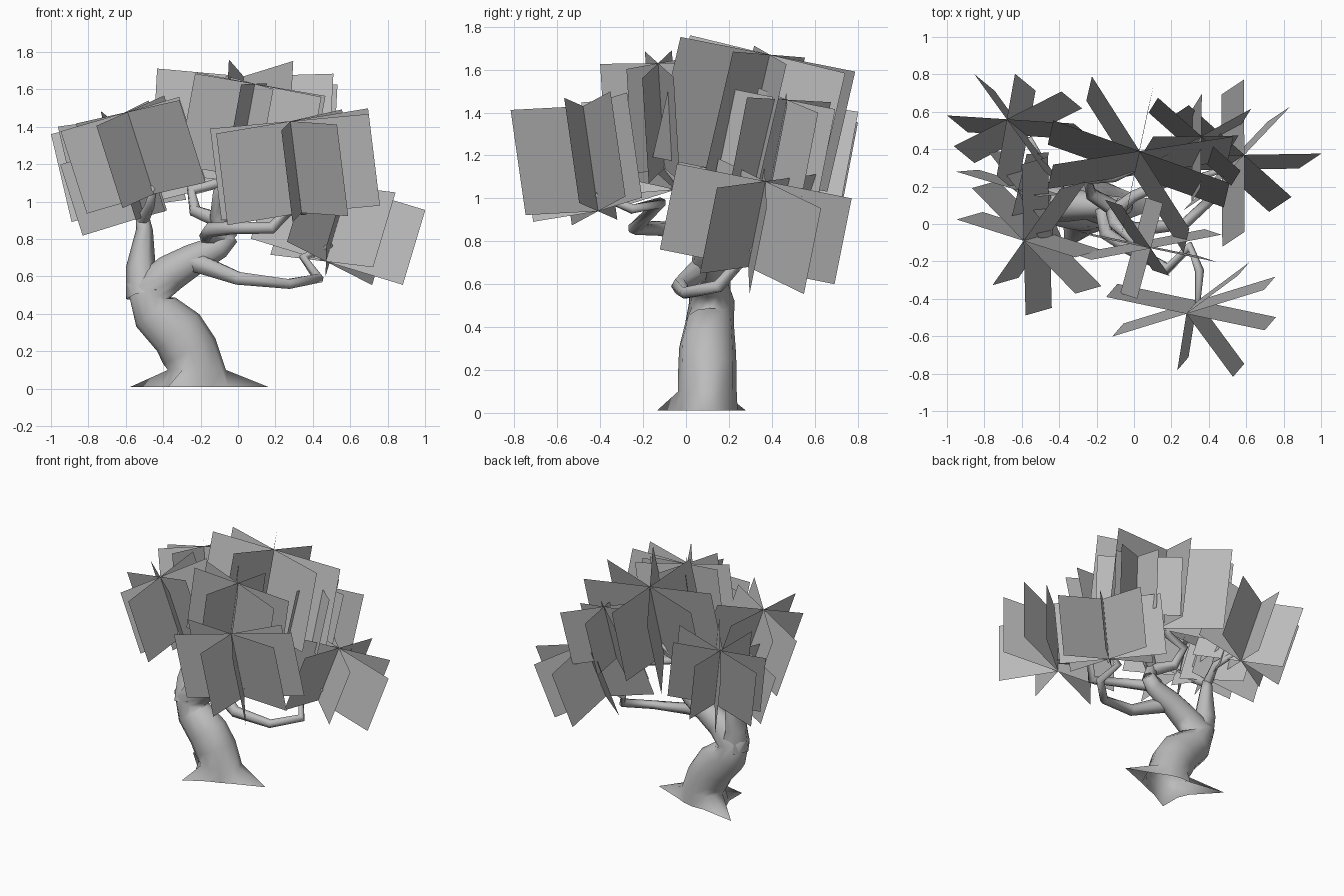
import bpy, bmesh, math
from mathutils import Vector

if "Cube" in bpy.data.objects:
    bpy.data.objects.remove(bpy.data.objects["Cube"], do_unlink=True)

grey = bpy.data.materials.new("plain grey")
grey.use_nodes = True
grey.diffuse_color = (0.5, 0.5, 0.5, 1)
grey.node_tree.nodes["Principled BSDF"].inputs["Base Color"].default_value = (0.5, 0.5, 0.5, 1)


def make_object(name, bm, smooth=False):
    mesh = bpy.data.meshes.new(name)
    bm.to_mesh(mesh)
    bm.free()
    mesh.materials.append(grey)
    for p in mesh.polygons:
        p.use_smooth = smooth
    ob = bpy.data.objects.new(name, mesh)
    bpy.context.scene.collection.objects.link(ob)


def tube(name, points, sides=6, roots=None, depth=1):
    """Sweep a ring along (x, y, z, radius) points; roots adds a star-shaped foot."""
    bm = bmesh.new()
    centres = [Vector(p[:3]) for p in points]
    side, last_dir, rings = Vector((1, 0, 0)), Vector((0, 0, 1)), []
    for i, (c, p) in enumerate(zip(centres, points)):
        a, b = centres[max(i - 1, 0)], centres[min(i + 1, len(points) - 1)]
        d = (b - a).normalized()
        if roots and i < 2:
            d = Vector((0, 0, 1))
        side = last_dir.rotation_difference(d) @ side
        last_dir = d
        other = d.cross(side) * depth
        ring = []
        for k in range(sides):
            t = math.tau * k / sides
            r = roots[k] if roots and i == 0 else p[3]
            ring.append(bm.verts.new(c + r * (math.cos(t) * side + math.sin(t) * other)))
        rings.append(ring)
    for low, high in zip(rings, rings[1:]):
        for k in range(sides):
            n = (k + 1) % sides
            bm.faces.new((low[k], low[n], high[n], high[k]))
    bm.faces.new(rings[-1])
    make_object(name, bm, True)


def foliage(name, top, bottom, cards):
    """Cards on a leaning axis: (heading in degrees, reach ahead, reach behind in hundredths)."""
    bm = bmesh.new()
    top, bottom = Vector(top), Vector(bottom)
    axis = (top - bottom).normalized()
    for heading, ahead, behind in cards:
        t = math.radians(heading)
        out = Vector((math.cos(t), math.sin(t), 0))
        out = (out - axis * out.dot(axis)).normalized() / 100
        corners = (top - out * behind, bottom - out * behind,
                   bottom + out * ahead, top + out * ahead)
        bm.faces.new([bm.verts.new(c) for c in corners])
    make_object(name, bm)


# Trunk with spreading roots, and its side shoot
tube("trunk", [(-.22, .1, .01, .2), (-.22, .1, .1, .155), (-.26, .1, .2, .155),
               (-.32, .1, .3, .15), (-.44, .11, .41, .13), (-.485, .12, .52, .12),
               (-.36, .1, .62, .1), (-.24, .1, .69, .085), (-.1, .09, .76, .065),
               (-.04, .1, .82, .05)],
     12, (.38, .19, .16, .16, .18, .41, .19, .18, .31, .17, .16, .19), .88)
tube("left_shoot", [(-.49, .11, .5, .11), (-.52, .14, .65, .08),
                    (-.5, .18, .85, .045), (-.51, .18, .92, .035)])

# Branches reaching each foliage cluster
tube("lower_right_branch", [(-.24, .08, .68, .06), (0, -.03, .59, .04), (.27, 0, .56, .03),
                            (.43, .15, .59, .03), (.35, .25, .7, .025), (.5, .3, .77, .015)])
tube("front_branch", [(-.05, .1, .8, .05), (-.17, .05, .82, .045), (-.15, -.05, .85, .04),
                      (-.03, -.13, .86, .035),
                      (.18, -.24, .86, .032), (.3, -.12, .98, .028), (.35, -.25, .95, .025),
                      (.34, -.42, 1.02, .015)])
tube("front_left_branch", [(-.51, .18, .9, .035), (-.47, .05, .98, .028),
                           (-.45, -.06, 1.08, .015)])
tube("back_left_branch", [(-.51, .18, .9, .035), (-.48, .3, .98, .028),
                          (-.56, .46, 1.05, .015)])
tube("middle_branch", [(-.05, .1, .8, .05), (-.11, .06, .92, .042), (-.1, .0, 1.05, .035),
                       (0, -.1, 1.16, .02)])
tube("back_branch", [(-.1, .08, .9, .045), (-.23, .16, .95, .035), (-.25, .24, 1.06, .03),
                     (-.1, .25, 1.1, .028), (0, .29, 1.2, .015)])
tube("back_right_branch", [(-.11, .06, .92, .04), (0, .15, 1.03, .03),
                           (.16, .22, 1.0, .028), (.31, .38, 1.08, .015)])

# Foliage clusters
foliage("back_left_foliage", (-.68, .56, 1.44), (-.57, .47, .97),
        ((127, 31, 36), (82, 25, 31), (25, 33, 32), (-6, 37, 33)))
foliage("front_left_foliage", (-.59, -.09, 1.48), (-.45, -.05, 1.04),
        ((90, 41, 40), (137, 40, 40), (165, 39, 30), (52, 35, 30)))
foliage("low_left_foliage", (-.62, .18, 1.3), (-.5, .19, .92),
        ((165, 36, 12), (130, 26, 20), (75, 20, 20), (-65, 28, 0)))
foliage("top_foliage", (.03, .39, 1.67), (.0, .26, 1.11),
        ((10, 51, 47), (-20, 51, 49), (121, 48, 50), (78, 37, 39)))
foliage("back_right_foliage", (.36, .47, 1.46), (.31, .39, 1.05),
        ((-42, 28, 31), (88, 23, 28), (30, 31, 28), (2, 20, 26)))
foliage("right_foliage", (.59, .37, 1.08), (.47, .29, .68),
        ((4, 43, 42), (45, 38, 32), (87, 41, 42), (-40, 34, 40)))
foliage("middle_foliage", (.09, -.13, 1.63), (.0, -.1, 1.14),
        ((-12, 37, 32), (10, 39, 33), (75, 25, 28), (125, 28, 18)))
foliage("front_foliage", (.28, -.48, 1.43), (.34, -.41, .94),
        ((18, 44, 42), (-11, 43, 44), (37, 35, 0), (-54, 42, 0), (80, 0, 31)))
